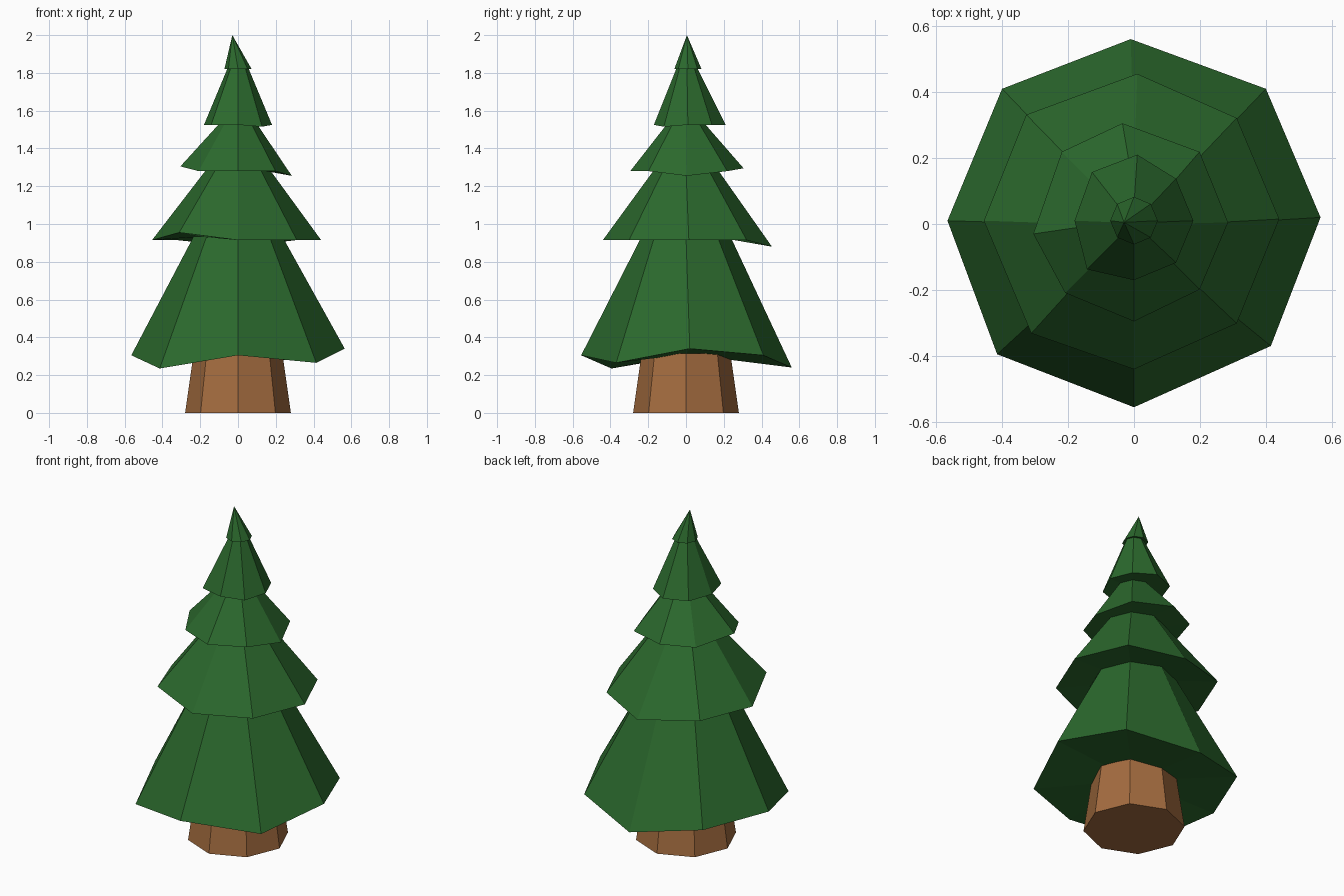
import bpy, bmesh, math

if "Cube" in bpy.data.objects:
    bpy.data.objects.remove(bpy.data.objects["Cube"])

SIDES = 8


def material(name, color):
    m = bpy.data.materials.new(name)
    m.diffuse_color = (*color, 1)
    m.use_nodes = True
    m.node_tree.nodes["Principled BSDF"].inputs["Base Color"].default_value = m.diffuse_color
    return m


def make_object(name, bm, mat):
    bmesh.ops.recalc_face_normals(bm, faces=bm.faces)
    mesh = bpy.data.meshes.new(name)
    bm.to_mesh(mesh)
    bm.free()
    mesh.materials.append(mat)
    obj = bpy.data.objects.new(name, mesh)
    bpy.context.collection.objects.link(obj)
    return obj


def ring(bm, r, z, cx=0.0, cy=0.0, nudges={}):
    verts = []
    for i in range(SIDES):
        a = 2 * math.pi * i / SIDES
        dx, dy, dz = nudges.get(i, (0, 0, 0))
        verts.append(bm.verts.new((cx + r * math.cos(a) + dx,
                                   cy + r * math.sin(a) + dy, z + dz)))
    return verts


def bridge(bm, a, b):
    for i in range(SIDES):
        j = (i + 1) % SIDES
        bm.faces.new((a[i], a[j], b[j], b[i]))


def fan(bm, loop, point):
    tip = bm.verts.new(point)
    for i in range(SIDES):
        bm.faces.new((loop[i], loop[(i + 1) % SIDES], tip))


green = material("needles", (0.024, 0.14, 0.026))
brown = material("bark", (0.37, 0.15, 0.05))

# Trunk: tapered octagonal stump
bm = bmesh.new()
foot = ring(bm, 0.28, 0.0)
head = ring(bm, 0.235, 0.315)
bridge(bm, foot, head)
bm.faces.new(foot)
bm.faces.new(head)
make_object("trunk", bm, brown)

# Foliage tiers: rim (radius, height, centre y, uneven corners), neck above (radius, height)
tiers = [
    (0.565, 0.30, 0.0, {0: (0, .02, .04), 1: (0, .01, .005), 2: (-.01, -.005, -.06),
                        3: (0, .01, 0), 4: (0, .01, .005), 5: (-.015, .005, -.065),
                        6: (0, .01, .005), 7: (.015, .03, -.035)}, (0.237, 0.93)),
    (0.44, 0.915, 0.0, {0: (0, .015, 0), 1: (0, .01, 0), 2: (.01, .015, -.035),
                        3: (-.015, .02, 0), 4: (-.015, .01, 0), 5: (0, -.02, .04),
                        7: (0, .01, 0)}, (0.17, 1.285)),
    (0.295, 1.28, 0.0, {0: (-.01, .005, -.025), 1: (-.01, .01, 0), 2: (-.035, .01, .015),
                        3: (-.01, .01, .01), 4: (-.01, -.03, .025),
                        7: (-.01, .01, 0)}, (0.10, 1.53)),
    (0.18, 1.525, 0.01, {2: (.01, .02, 0), 3: (0, .02, 0), 5: (-.015, -.02, 0),
                         7: (0, 0, -.01)}, (0.055, 1.825)),
    (0.072, 1.82, 0.01, {}, None),
]

# Foliage: one stepped skin from the underside to the leaning tip
bm = bmesh.new()
last = None
for r, z, cy, nudges, neck in tiers:
    rim = ring(bm, r, z, 0, cy, nudges)
    if last:
        bridge(bm, last, rim)
    else:
        fan(bm, rim, (0, 0, 0.31))
    if neck:
        last = ring(bm, neck[0], neck[1], 0, cy / 2)
        bridge(bm, rim, last)
    else:
        fan(bm, rim, (-0.03, 0.005, 2.0))
make_object("foliage", bm, green)
